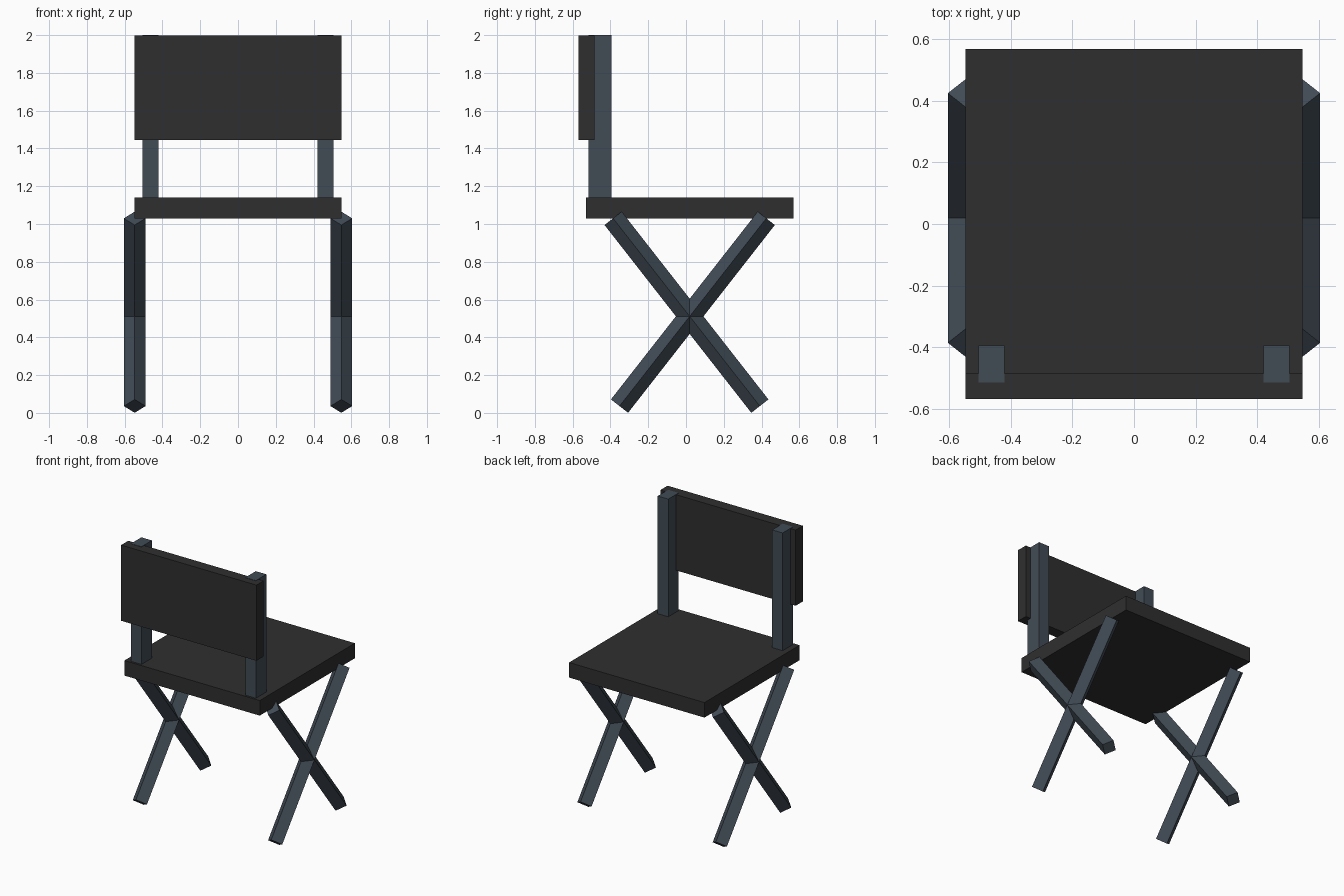
import bpy
from math import atan2
from mathutils import Matrix, Vector

cube = bpy.data.objects.get("Cube")
if cube:
    bpy.data.objects.remove(cube, do_unlink=True)


def material(name, rgb):
    mat = bpy.data.materials.new(name)
    mat.use_nodes = True
    colour = (*rgb, 1.0)
    mat.diffuse_color = colour
    mat.node_tree.nodes["Principled BSDF"].inputs["Base Color"].default_value = colour
    return mat


charcoal = material("charcoal", (0.028, 0.028, 0.028))
slate = material("slate_blue", (0.053, 0.071, 0.091))


def box(name, low, high, mat):
    """Box between two opposite corners."""
    low, high = Vector(low), Vector(high)
    bpy.ops.mesh.primitive_cube_add(size=1, location=(low + high) / 2)
    obj = bpy.context.object
    obj.name = name
    obj.data.transform(Matrix.Diagonal((*(high - low), 1)))
    obj.data.materials.append(mat)
    return obj


def leg(name, x, bottom, top):
    """Square bar standing on edge, leaning in the y-z plane."""
    radius = 0.0575
    a, b = Vector((x, *bottom)), Vector((x, *top))
    axis = b - a
    bpy.ops.mesh.primitive_cylinder_add(vertices=4, radius=radius, depth=axis.length,
                                        location=(a + b) / 2)
    obj = bpy.context.object
    obj.name = name
    obj.rotation_euler.x = -atan2(axis.y, axis.z)
    obj.data.materials.append(slate)


# Seat and backrest
box("seat", (-0.547, -0.53, 1.03), (0.547, 0.568, 1.14), charcoal)
box("backrest", (-0.547, -0.568, 1.445), (0.547, -0.485, 1.998), charcoal)

# Back posts and crossed legs on both sides
for side, s in (("left", 1), ("right", -1)):
    inner, outer = sorted((s * 0.42, s * 0.505))
    box(side + "_back_post", (inner, -0.515, 1.1), (outer, -0.395, 2.0), slate)
    leg(side + "_leg_rising_back", s * 0.547, (-0.352, 0.036), (0.425, 1.03))
    leg(side + "_leg_rising_front", s * 0.547, (0.391, 0.036), (-0.386, 1.03))
